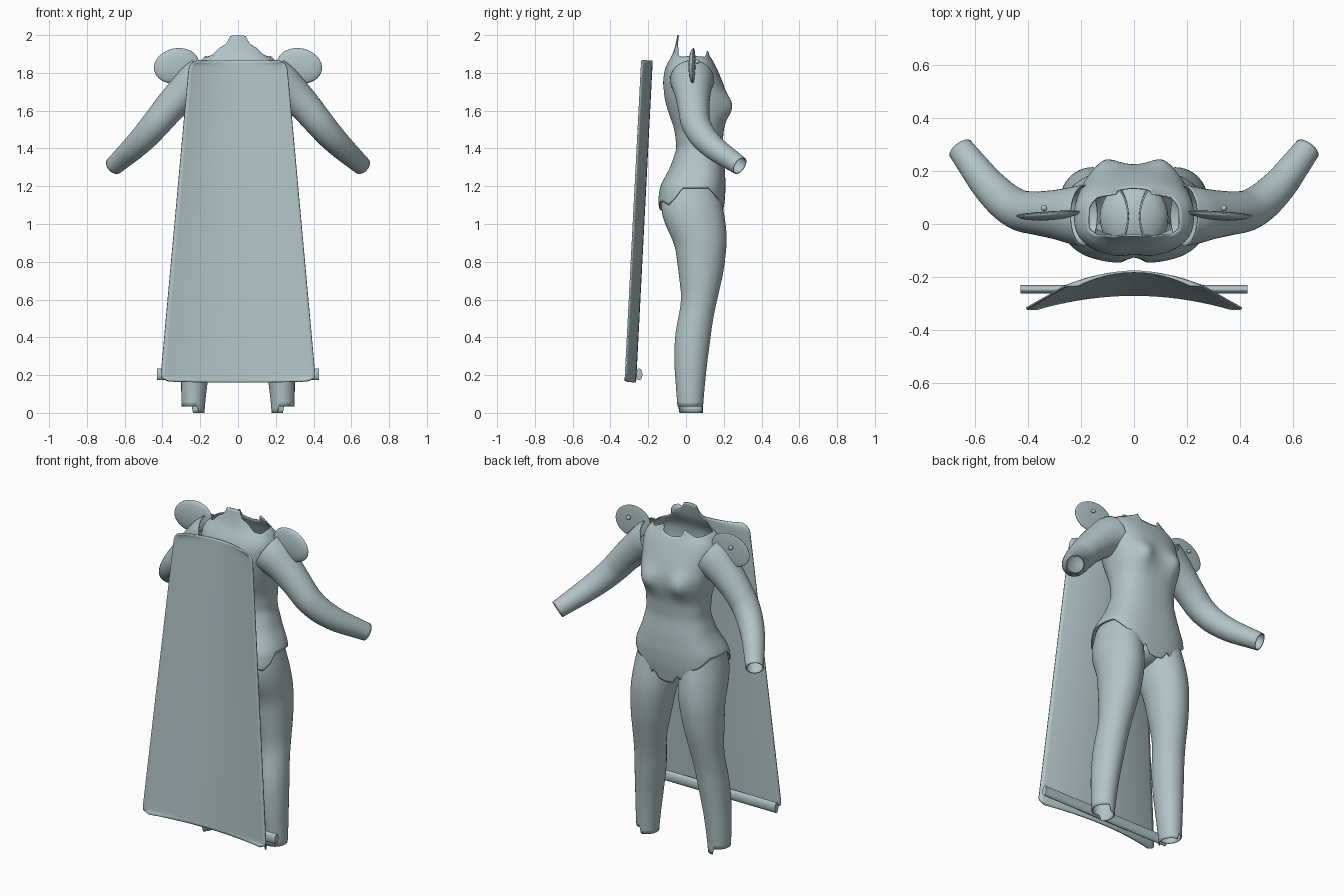
import bpy, bmesh, math
from mathutils import Vector

if "Cube" in bpy.data.objects:
    bpy.data.objects.remove(bpy.data.objects["Cube"])

grey = bpy.data.materials.new("pale blue grey")
grey.diffuse_color = (0.44, 0.55, 0.57, 1)
grey.use_nodes = True
grey.node_tree.nodes["Principled BSDF"].inputs["Base Color"].default_value = grey.diffuse_color


def lerp_table(table, t):
    """Smoothly interpolate rows (key, values...) at t."""
    if t <= table[0][0]:
        return table[0][1:]
    for a, b in zip(table, table[1:]):
        if t <= b[0]:
            k = (t - a[0]) / (b[0] - a[0])
            return [p + (q - p) * k for p, q in zip(a[1:], b[1:])]
    return table[-1][1:]


def soft(table, t, w=0.025):
    rows = [lerp_table(table, t + d * w) for d in (-1, -0.5, 0, 0.5, 1)]
    return [sum(c) / 5 for c in zip(*rows)]


def finish(name, bm, thickness=0, angle=40):
    bmesh.ops.recalc_face_normals(bm, faces=bm.faces)
    me = bpy.data.meshes.new(name)
    bm.to_mesh(me)
    bm.free()
    me.materials.append(grey)
    ob = bpy.data.objects.new(name, me)
    bpy.context.collection.objects.link(ob)
    bpy.ops.object.select_all(action='DESELECT')
    ob.select_set(True)
    bpy.context.view_layer.objects.active = ob
    bpy.ops.object.shade_smooth_by_angle(angle=math.radians(angle))
    if thickness:
        m = ob.modifiers.new("shell", 'SOLIDIFY')
        m.thickness = thickness
        m.offset = -1
    return ob


def loft(name, point, n, rows, thickness=0.006, closed=True):
    """Grid surface from point(u, v); u runs around, v runs along."""
    bm = bmesh.new()
    cols = n if closed else n + 1
    g = [[bm.verts.new(point(i / n, j / rows)) for i in range(cols)] for j in range(rows + 1)]
    for j in range(rows):
        for i in range(n):
            k = (i + 1) % cols
            bm.faces.new((g[j][i], g[j][k], g[j + 1][k], g[j + 1][i]))
    return finish(name, bm, thickness)


def power(c, e):
    return math.copysign(abs(c) ** e, c)


# Torso: height, half width, back y, front y
TORSO = [(1.00, .265, -.13, .185), (1.12, .278, -.15, .205), (1.2, .265, -.14, .21),
         (1.3, .215, -.085, .205), (1.4, .185, -.052, .192), (1.5, .185, -.065, .2),
         (1.6, .205, -.1, .225), (1.66, .215, -.117, .225), (1.75, .225, -.125, .195),
         (1.82, .228, -.115, .165), (1.87, .2, -.09, .14), (1.89, .165, -.075, .125),
         (1.94, .14, -.058, .12), (2.0, .1, -.045, .11)]
# Ragged neckline and hem heights by angle from the back
NECK = [(0, 2.0), (.33, 1.995), (.4, 1.955), (.7, 1.93), (.9, 1.895), (1.2, 1.885), (1.6, 1.89),
        (2.3, 1.885), (2.6, 1.905), (2.75, 1.92), (2.9, 1.88), (3.15, 1.87)]
HEM = [(0, 1.06), (.3, 1.11), (.6, 1.12), (.9, 1.10), (1.15, 1.14), (1.35, 1.19), (2.0, 1.19),
       (2.45, 1.13), (2.6, 1.12), (2.66, 1.075), (2.78, 1.08), (2.84, 1.04), (2.95, 1.07),
       (3.02, 1.02), (3.15, 1.01)]


def torso_point(u, v):
    a = 2 * math.pi * u
    b = abs((a + math.pi / 2 + math.pi) % (2 * math.pi) - math.pi)
    lo, hi = lerp_table(HEM, b)[0], lerp_table(NECK, b)[0]
    z = lo + (hi - lo) * v
    rx, yb, yf = soft(TORSO, z, .02)
    e = 2 / 2.5
    x = rx * power(math.cos(a), e)
    s = power(math.sin(a), e)
    y = (yb + yf) / 2 + (yf - yb) / 2 * s
    if s > 0:  # bust
        y += .035 * s * math.exp(-((abs(x) - .115) / .06) ** 2 - ((z - 1.62) / .07) ** 2)
    else:      # seat cleft and spine groove
        y -= s * .03 * math.exp(-(x / .03) ** 2 - ((z - 1.1) / .1) ** 2)
        y -= s * .012 * math.exp(-(x / .04) ** 2 - ((z - 1.6) / .2) ** 2)
    return x, y, z


loft("torso", torso_point, 120, 60)

# Pelvis filling the gap between the legs
bm = bmesh.new()
bmesh.ops.create_uvsphere(bm, u_segments=32, v_segments=16, radius=1)
for v in bm.verts:
    v.co = (v.co.x * .13, v.co.y * .135 + .025, v.co.z * .08 + 1.08)
finish("pelvis", bm)

# Legs: height, centre x, half width, back y, front y
LEG = [(0, .238, .059, -.043, .088), (.1, .235, .066, -.05, .095), (.25, .225, .075, -.062, .11),
       (.4, .21, .085, -.06, .13), (.5, .2, .086, -.042, .143), (.6, .19, .09, -.022, .165),
       (.75, .175, .108, -.04, .2), (.9, .16, .122, -.06, .217), (1.0, .15, .128, -.115, .212),
       (1.1, .142, .124, -.137, .192), (1.2, .13, .11, -.11, .17)]


def leg_point(side):
    def point(u, v):
        a = 2 * math.pi * u
        lo = 0 if 1.45 < a < 4.2 else .035
        z = lo + (1.2 - lo) * v
        cx, rx, yb, yf = soft(LEG, z, .05)
        return (side * (cx + rx * math.cos(a)),
                (yb + yf) / 2 + (yf - yb) / 2 * math.sin(a), z)
    return point


# Sleeves: path parameter, x, y, z, radius
ARM = [(0, .185, .032, 1.765, .118), (.1, .225, .032, 1.745, .11), (.25, .29, .036, 1.69, .094),
       (.4, .36, .04, 1.62, .083), (.55, .43, .048, 1.535, .077), (.66, .49, .085, 1.465, .072),
       (.78, .555, .15, 1.4, .064), (1.0, .662, .292, 1.303, .049)]


def sleeve_point(side):
    def point(u, v):
        a = 2 * math.pi * u
        x, y, z, r = soft(ARM, v, .04)
        p = Vector(soft(ARM, min(v + .03, 1), .04)[:3])
        q = Vector(soft(ARM, max(v - .03, 0), .04)[:3])
        t = (p - q).normalized()
        side_axis = t.cross(Vector((0, 1, 0))).normalized()
        c = Vector((x, y, z)) + side_axis * r * math.cos(a) + t.cross(side_axis) * r * math.sin(a)
        return side * c.x, c.y, c.z
    return point


# Shoulder discs: flat face with a domed back
def disc(name, side):
    bm = bmesh.new()
    bmesh.ops.create_uvsphere(bm, u_segments=40, v_segments=20, radius=1)
    for v in bm.verts:
        x, y, z = v.co
        depth = .026 if y < 0 else .008
        v.co = (side * (.325 + x * .12), .04 + y * depth - .06 * x * .12, 1.837 + z * .094 - .01 * x)
    finish(name, bm)


def rivet(name, side):
    bm = bmesh.new()
    bmesh.ops.create_uvsphere(bm, u_segments=16, v_segments=10, radius=.012)
    bmesh.ops.translate(bm, verts=bm.verts, vec=(side * .34, .06, 1.86))
    finish(name, bm)


for label, s in (("left", -1), ("right", 1)):
    loft(label + "_leg", leg_point(s), 48, 50)
    loft(label + "_sleeve", sleeve_point(s), 40, 40)
    disc(label + "_shoulder_disc", s)
    rivet(label + "_disc_rivet", s)


# Cape: bowed tapering sheet with rounded corners
def cape_point(u, v):
    z = .16 + 1.705 * v
    half = .412 - .155 * v
    end = min(z - .16, 1.865 - z)
    if end < .05:
        half -= .045 * (1 - math.sqrt(max(0, 1 - (1 - end / .05) ** 2)))
    k = 2 * u - 1
    y = -.268 + .088 * v - .054 * k * k
    return half * k, y, z + (.008 * k * k if v < .01 else 0)


cape = loft("cape", cape_point, 32, 136, thickness=.008, closed=False)
cape.modifiers["shell"].offset = 0

# Hem bar across the bottom of the cape
bm = bmesh.new()
bmesh.ops.create_cone(bm, cap_ends=True, segments=24, radius1=1, radius2=1, depth=.86)
for v in bm.verts:
    x, y, z = v.co
    v.co = (z, -.247 + y * .016, .204 + x * .031)
finish("hem_bar", bm)
